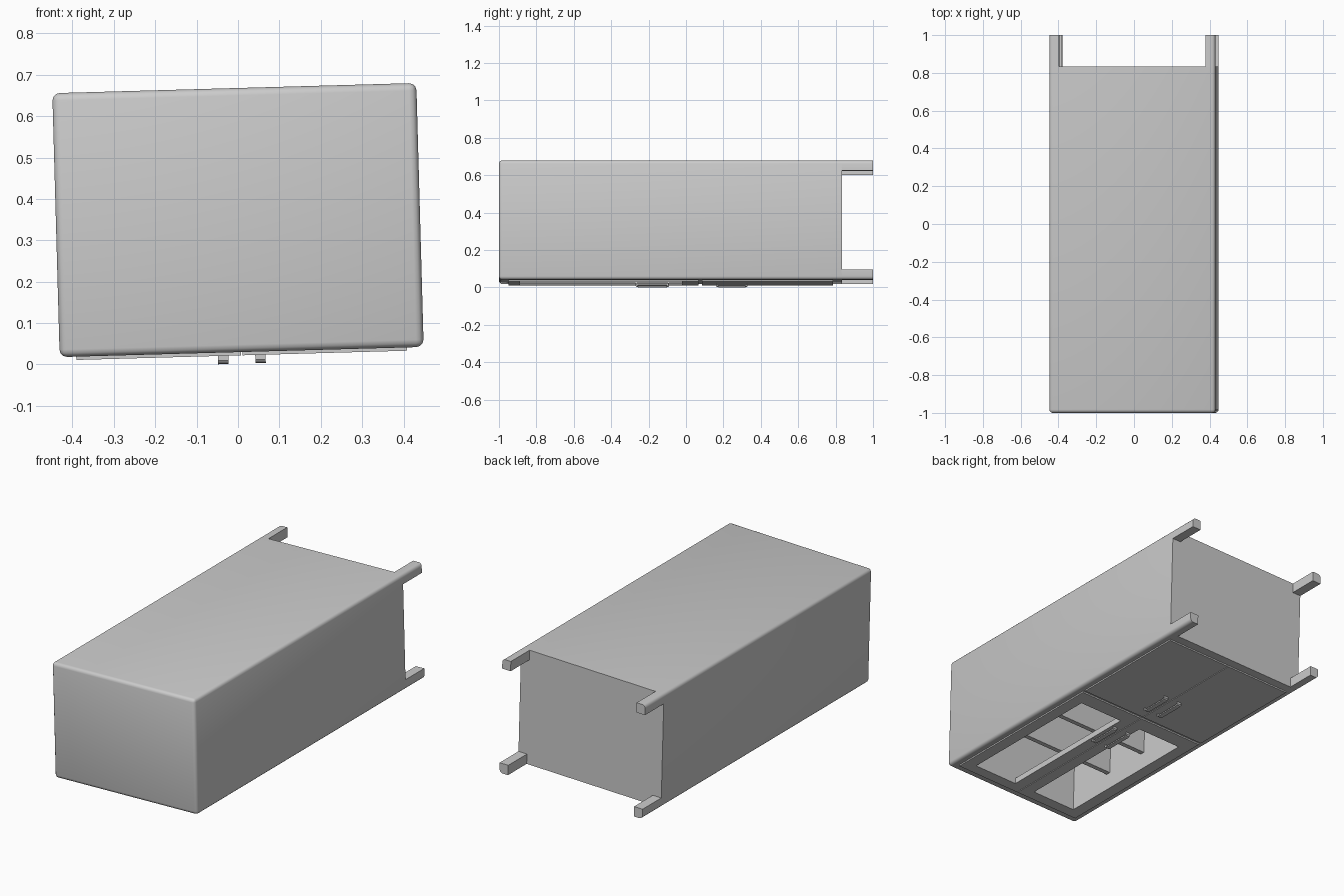
import bpy, bmesh, math
from mathutils import Matrix, Vector

if "Cube" in bpy.data.objects:
    bpy.data.objects.remove(bpy.data.objects["Cube"])

W, D = 0.44, 0.319          # half width, half depth of the carcass
FRONT = -D - 0.008          # door face plane (the doors face down)
parts = []


def finish(name, bm):
    bmesh.ops.recalc_face_normals(bm, faces=bm.faces)
    me = bpy.data.meshes.new(name)
    bm.to_mesh(me)
    bm.free()
    ob = bpy.data.objects.new(name, me)
    bpy.context.collection.objects.link(ob)
    parts.append(ob)
    return ob


def box(name, x, y, z, r=0.0, pick=None, seg=3):
    """Box from three ranges; edges accepted by pick(a, b) are rounded."""
    bm = bmesh.new()
    bmesh.ops.create_cube(bm, size=1)
    for v in bm.verts:
        v.co = Vector([(p[0] + p[1]) / 2 + c * (p[1] - p[0]) for p, c in zip((x, y, z), v.co)])
    if r:
        edges = [e for e in bm.edges if pick is None or pick(e.verts[0].co, e.verts[1].co)]
        bmesh.ops.bevel(bm, geom=edges, offset=r, segments=seg, affect='EDGES', profile=0.5)
    return finish(name, bm)


def prism(name, outline, x0, x1):
    """Extrude a (y, z) outline along x."""
    bm = bmesh.new()
    f = bm.faces.new([bm.verts.new((x0, y, z)) for y, z in outline])
    ext = bmesh.ops.extrude_face_region(bm, geom=[f])['geom']
    bmesh.ops.translate(bm, vec=(x1 - x0, 0, 0), verts=[g for g in ext if isinstance(g, bmesh.types.BMVert)])
    return finish(name, bm)


def frame(name, outer, inner, z0, z1):
    """Rectangular ring: outer and inner are (x0, x1, y0, y1)."""
    bm = bmesh.new()
    loops = []
    for r, z in ((outer, z0), (outer, z1), (inner, z1), (inner, z0)):
        corners = ((r[0], r[2]), (r[1], r[2]), (r[1], r[3]), (r[0], r[3]))
        loops.append([bm.verts.new((x, y, z)) for x, y in corners])
    for k in range(4):
        a, b = loops[k], loops[(k + 1) % 4]
        for i in range(4):
            j = (i + 1) % 4
            bm.faces.new((a[i], a[j], b[j], b[i]))
    return finish(name, bm)


def smooth(ob):
    bpy.ops.object.select_all(action='DESELECT')
    ob.select_set(True)
    bpy.context.view_layer.objects.active = ob
    bpy.ops.object.shade_smooth_by_angle(angle=math.radians(35))


# Carcass, rounded everywhere except around the leg end
body = box("cabinet_body", (-W, W), (-1, 0.835), (-D, D), 0.018,
           lambda a, b: not (a.y > 0.8 and b.y > 0.8))

# Display compartment cut into the carcass
cutter = box("compartment_cutter", (-0.337, 0.337), (-0.89, -0.02), (-0.5, 0.29))
cutter.hide_render = True
cutter.display_type = 'WIRE'
cut = body.modifiers.new("compartment", 'BOOLEAN')
cut.object = cutter
cut.solver = 'EXACT'
bpy.context.view_layer.objects.active = body
bpy.ops.object.modifier_apply(modifier=cut.name)
parts.remove(cutter)
bpy.data.objects.remove(cutter)
smooth(body)

# Two shelves set back from the doors
for i, y in enumerate((-0.605, -0.325)):
    box(f"shelf_{i + 1}", (-0.34, 0.34), (y - 0.013, y + 0.013), (-0.23, 0.292))

for s, side in ((-1, "left"), (1, "right")):
    # Legs with the outer edge rounded like the carcass
    for t, end in ((-1, "front"), (1, "back")):
        leg = box(f"{end}_{side}_leg", sorted((s * W, s * (W - 0.052))), (0.83, 1.0),
                  sorted((t * D, t * (D - 0.055))), 0.018,
                  lambda a, b: all(abs(p.x - s * W) < 1e-4 and abs(p.z - t * D) < 1e-4 for p in (a, b)))
        smooth(leg)

    # Open framed upper door and solid lower door
    x0, x1 = sorted((s * 0.002, s * 0.40))
    i0, i1 = sorted((s * 0.065, s * 0.335))
    frame(f"{side}_upper_door", (x0, x1, -0.95, 0.068), (i0, i1, -0.888, -0.022), FRONT, -D + 0.025)
    box(f"{side}_lower_door", (x0, x1), (0.085, 0.785), (FRONT, -D + 0.01))

    # Bowed pull handles
    for y0, y1, lvl in ((-0.27, -0.09, "upper"), (0.16, 0.33, "lower")):
        z, h, w = FRONT + 0.002, 0.022, 0.007
        out = [(y0, z), (y0, z - h * 0.6), (y0 + 0.005, z - h * 0.88), (y0 + 0.016, z - h)]
        inn = [(y0 + w, z), (y0 + w, z - h * 0.5), (y0 + w + 0.004, z - h + w + 0.001), (y0 + 0.018, z - h + w)]
        flip = lambda pts: [(y0 + y1 - y, q) for y, q in pts]
        outline = out + flip(out)[::-1] + flip(inn) + inn[::-1]
        prism(f"{side}_{lvl}_handle", outline, s * 0.045 - 0.0125, s * 0.045 + 0.0125)

# The whole cabinet leans slightly about its long axis
place = Matrix.Translation((0, 0, 0.349)) @ Matrix.Rotation(-math.radians(1.6), 4, 'Y')
for ob in parts:
    ob.data.transform(place)
